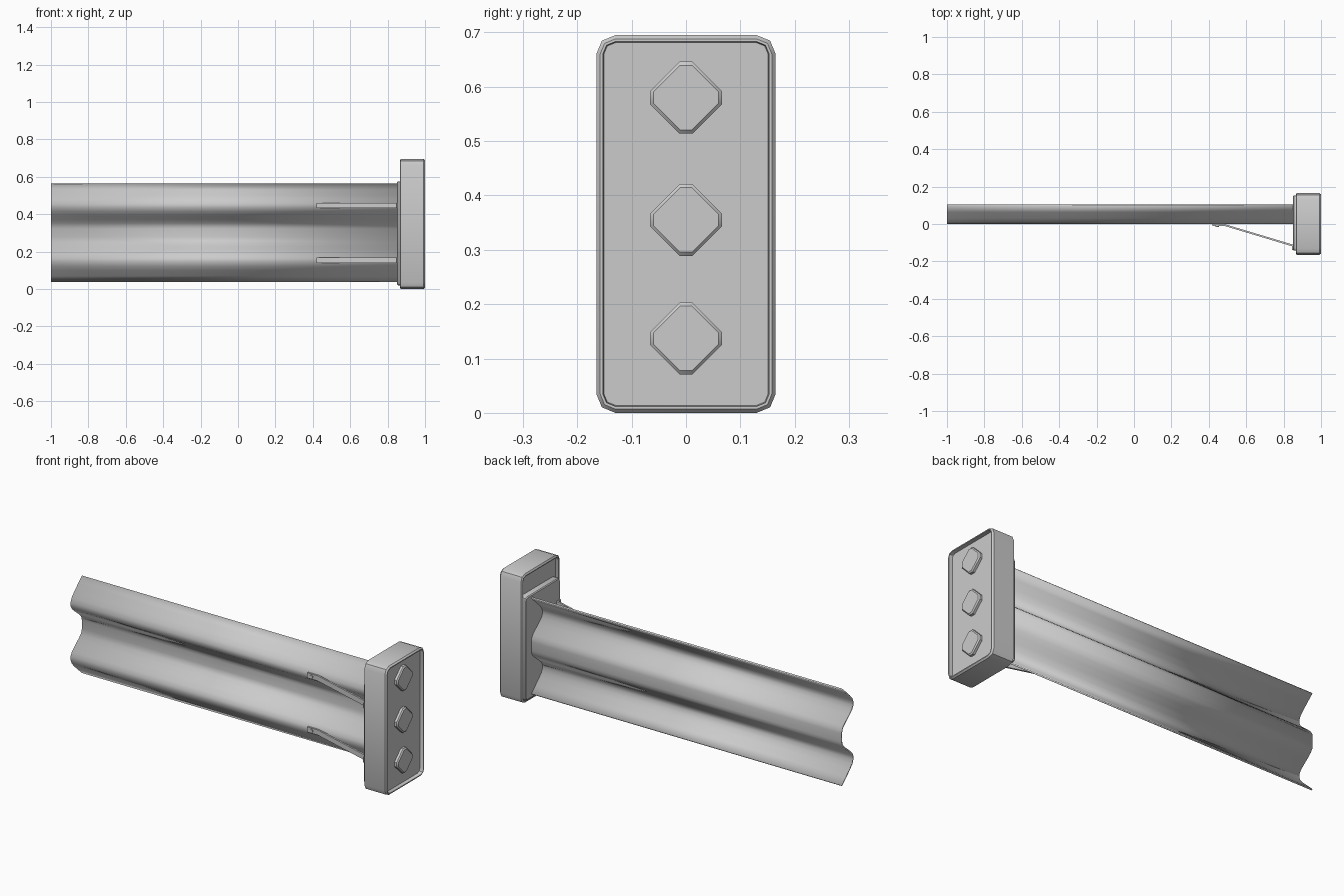
import bpy, bmesh, math

if "Cube" in bpy.data.objects:
    bpy.data.objects.remove(bpy.data.objects["Cube"])


def finish(name, bm):
    bmesh.ops.recalc_face_normals(bm, faces=bm.faces)
    me = bpy.data.meshes.new(name)
    bm.to_mesh(me)
    bm.free()
    ob = bpy.data.objects.new(name, me)
    bpy.context.collection.objects.link(ob)
    bpy.ops.object.select_all(action='DESELECT')
    ob.select_set(True)
    bpy.context.view_layer.objects.active = ob
    bpy.ops.object.shade_smooth_by_angle(angle=math.radians(35))
    return ob


def loft(name, rings):
    """Skin equal-length closed rings and cap both ends."""
    bm = bmesh.new()
    vs = [[bm.verts.new(p) for p in r] for r in rings]
    n = len(vs[0])
    for a, b in zip(vs, vs[1:]):
        for i in range(n):
            j = (i + 1) % n
            bm.faces.new((a[i], a[j], b[j], b[i]))
    bm.faces.new(vs[0])
    bm.faces.new(vs[-1])
    return finish(name, bm)


def rounded_rect(x, cy, cz, hw, hh, r, seg=2):
    """Rounded rectangle lying in the yz plane."""
    pts = []
    for q, (sy, sz) in enumerate([(1, 1), (-1, 1), (-1, -1), (1, -1)]):
        for k in range(seg + 1):
            a = math.pi / 2 * (q + k / seg)
            pts.append((x, cy + sy * (hw - r) + r * math.cos(a),
                        cz + sz * (hh - r) + r * math.sin(a)))
    return pts


# corrugated rail: half profile (y, height from the middle), mirrored
MID_Z = 0.30
half = [(.101, .26), (.066, .228), (.034, .198), (.014, .176), (.004, .153),
        (.005, .137), (.016, .117), (.042, .094), (.068, .073), (.089, .054),
        (.099, .038), (.101, .022)]
profile = half + [(y, -z) for y, z in reversed(half)]
bm = bmesh.new()
rows = [[bm.verts.new((x, y, MID_Z + z)) for y, z in profile] for x in (-1, 0.855)]
for i in range(len(profile) - 1):
    bm.faces.new((rows[0][i], rows[0][i + 1], rows[1][i + 1], rows[1][i]))
rail = finish("corrugated_rail", bm)
mod = rail.modifiers.new("thickness", 'SOLIDIFY')
mod.thickness = 0.008
mod.offset = 0

# end block with a shallow recess on both faces
CZ, HW, HH, R = 0.3475, 0.165, 0.3475, 0.035
sections = [(.885, .014), (.866, .014), (.865, .009), (.87, 0),
            (.992, 0), (1.0, .007), (1.0, .012), (.98, .014)]
loft("end_block", [rounded_rect(x, 0, CZ, HW - d, HH - d, R - d) for x, d in sections])

# mounting plate between rail and block
loft("mounting_plate", [rounded_rect(x, .005, .298, .148 - d, .278 - d, .015)
                        for x, d in [(.89, 0), (.855, 0), (.85, .004)]])

# three raised diamond studs with clipped corners
for i, z in enumerate((.137, .355, .58)):
    h, c = .066, .012
    outline = [(h, c), (c, h), (-c, h), (-h, c), (-h, -c), (-c, -h), (c, -h), (h, -c)]
    loft(f"diamond_stud_{i + 1}",
         [[(x, a * s, z + b * s) for a, b in outline]
          for x, s in [(.975, 1), (.993, 1), (.999, .9)]])

# two bent brace straps with bolts
path = [(.42, -.001), (.485, -.001), (.855, -.112), (.855, -.14),
        (.845, -.14), (.845, -.119), (.483, -.010), (.42, -.010)]
for side, z in (("upper", .446), ("lower", .154)):
    loft(f"{side}_brace_strap", [[(x, y, z + dz) for x, y in path] for dz in (-.014, .014)])
    ring = [(.446 + .009 * math.cos(k * math.pi / 4), z + .009 * math.sin(k * math.pi / 4))
            for k in range(8)]
    loft(f"{side}_brace_bolt", [[(x, y, zz) for x, zz in ring] for y in (-.005, -.015)])
